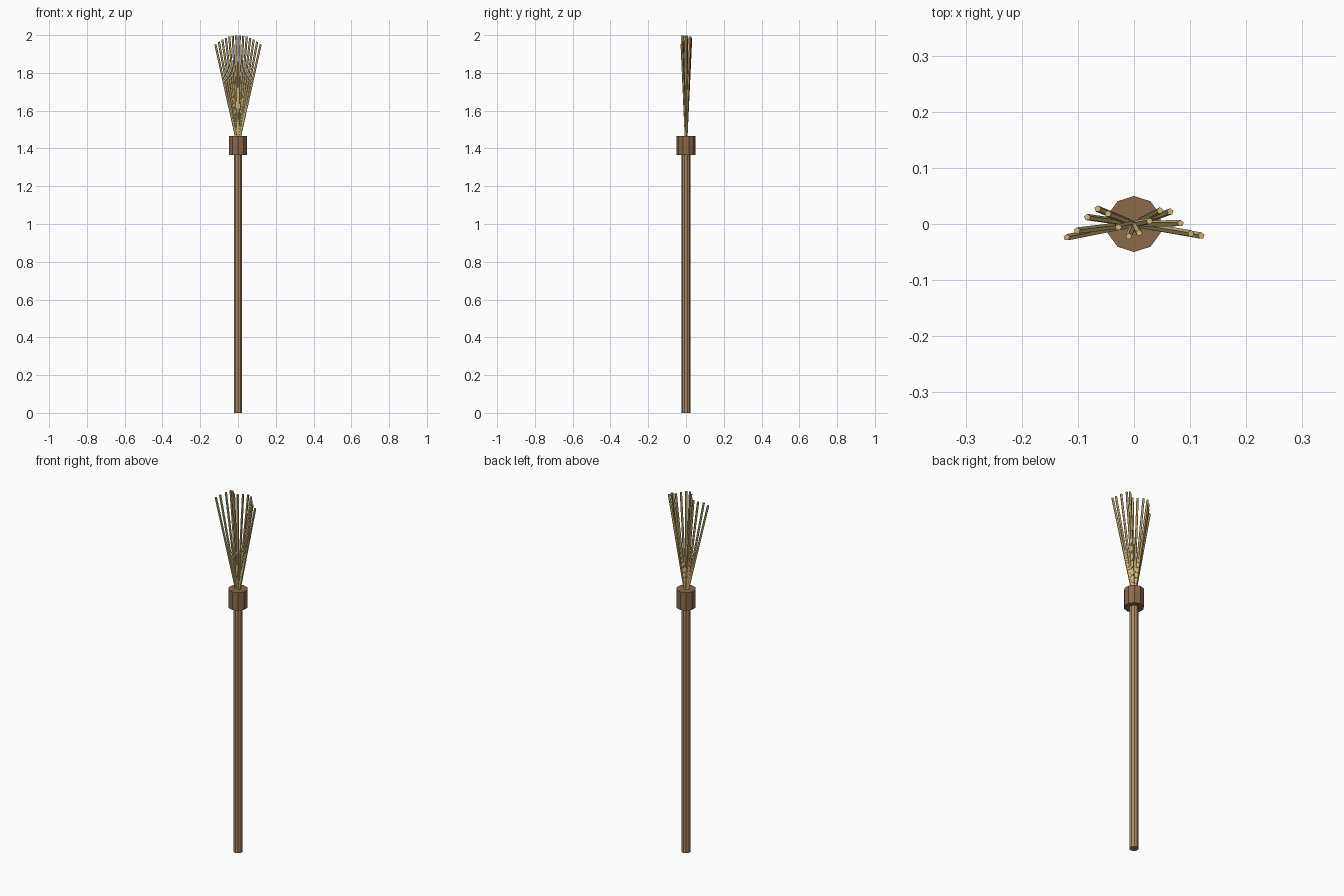
import bpy
from mathutils import Vector

if "Cube" in bpy.data.objects:
    bpy.data.objects.remove(bpy.data.objects["Cube"])


def material(name, rgb):
    m = bpy.data.materials.new(name)
    m.diffuse_color = (*rgb, 1)
    m.use_nodes = True
    m.node_tree.nodes["Principled BSDF"].inputs["Base Color"].default_value = m.diffuse_color
    return m


wood = material("wood", (0.40, 0.25, 0.13))
bark = material("binding_brown", (0.26, 0.14, 0.07))
straw = material("straw", (0.65, 0.48, 0.20))


def rod(name, a, b, radius, sides, mat):
    """Capped prism running from point a to point b."""
    a, b = Vector(a), Vector(b)
    d = b - a
    bpy.ops.mesh.primitive_cylinder_add(
        vertices=sides, radius=radius, depth=d.length, location=(a + b) / 2,
        rotation=Vector((0, 0, 1)).rotation_difference(d).to_euler())
    ob = bpy.context.object
    ob.name = name
    ob.data.materials.append(mat)
    return ob


# Long handle and the binding collar
rod("handle", (0, 0, 0), (0, 0, 1.40), 0.0235, 10, wood)
rod("binding", (0, 0, 1.365), (0, 0, 1.465), 0.05, 10, bark)

# Fan of straw: even spread in x, wavy in y, outer straws shorter
tip_y = [-0.024, -0.012, 0.012, 0.027, 0.018, -0.006, -0.022,
         -0.016, 0.005, 0.024, 0.022, 0.001, -0.017, -0.021]
n = len(tip_y)
for i, y in enumerate(tip_y):
    t = 2 * i / (n - 1) - 1
    rod(f"straw_{i + 1}", (0, 0, 1.415), (0.12 * t, y, 1.999 - 0.048 * t * t),
        0.006, 5, straw)
